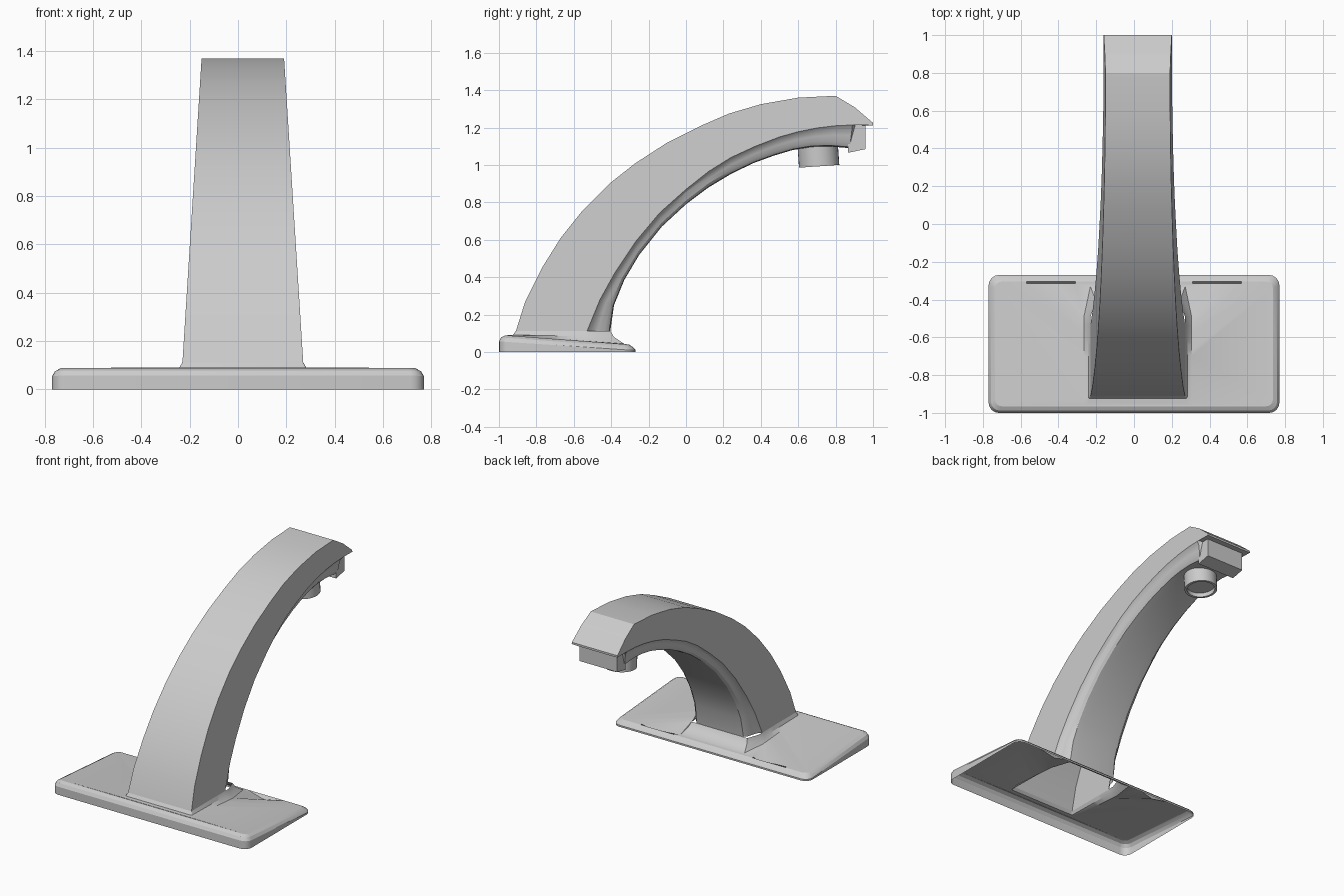
import bpy, bmesh, math
from mathutils import Matrix

cube = bpy.data.objects.get("Cube")
if cube:
    bpy.data.objects.remove(cube, do_unlink=True)

metal = bpy.data.materials.new("satin grey metal")
metal.use_nodes = True
GREY = (0.6, 0.6, 0.6, 1)
metal.diffuse_color = GREY
metal.node_tree.nodes["Principled BSDF"].inputs["Base Color"].default_value = GREY
CX = 0.02  # spout centre line


def finish(name, bm, angle=30):
    bmesh.ops.recalc_face_normals(bm, faces=bm.faces)
    mesh = bpy.data.meshes.new(name)
    bm.to_mesh(mesh)
    bm.free()
    mesh.materials.append(metal)
    ob = bpy.data.objects.new(name, mesh)
    bpy.context.collection.objects.link(ob)
    bpy.ops.object.select_all(action='DESELECT')
    ob.select_set(True)
    bpy.context.view_layer.objects.active = ob
    bpy.ops.object.shade_smooth_by_angle(angle=math.radians(angle))
    return ob


def loft(bm, rings):
    """Skin closed rings of points; returns the vertex rings."""
    loops = [[bm.verts.new(p) for p in ring] for ring in rings]
    for a, b in zip(loops, loops[1:]):
        for i in range(len(a)):
            j = (i + 1) % len(a)
            bm.faces.new((a[i], a[j], b[j], b[i]))
    return loops


def mirrored(half, cx=0):
    return [(cx + x, y, z) for x, y, z in half] + [(cx - x, y, z) for x, y, z in reversed(half)]


def arc(x, y, r, start):
    return [(x + r * math.cos(math.radians(start + a)), y + r * math.sin(math.radians(start + a)))
            for a in (0, 22.5, 45, 67.5, 90)]


def deck(y):
    return 0.09 - 0.075 * (y + 0.97)


# Base plate: open shell with rounded rim, pockets behind, and a flared collar
def plate_ring(inset, height, pocket=0):
    r = 0.055 - inset * 0.6
    x, front, back = 0.77 - inset - r, -1 + inset + r, -0.27 - inset - r
    pts = arc(x, front, r, -90) + arc(x, back, r, 0)
    pts += [(px, -0.27 - inset) for px in (0.57, 0.42, 0.31)]
    half = [(px, py, height(py)) for px, py in pts]
    if pocket:
        px, py, pz = half[-2]
        half[-2] = (px, py, pz - pocket)
    return mirrored(half)


def collar_ring(w, front, back, height, r):
    pts = arc(w - r, front + r, r, -90)
    pts += [(w, y) for y in (-0.70, -0.67, -0.64, -0.61, -0.58, -0.54, -0.49)]
    pts.append((w * 0.88, back))
    return mirrored([(x, y, height(y)) for x, y in pts], CX)


bm = bmesh.new()
loft(bm, [
    plate_ring(0, lambda y: 0),
    plate_ring(0, lambda y: max(0.012, deck(y) - 0.035)),
    plate_ring(0.012, lambda y: deck(y) - 0.013),
    plate_ring(0.035, deck),
    plate_ring(0.045, deck, 0.03),
    collar_ring(0.285, -0.955, -0.33, lambda y: deck(y) + 0.002, 0.02),
    collar_ring(0.262, -0.925, -0.385, lambda y: 0.085 - 0.02 * (y + 0.6), 0.01),
    collar_ring(0.25, -0.91, -0.405, lambda y: 0.112, 0.004),
])
finish("base_plate", bm, 25)

# Spout: outer line, side edge and underside line in the y-z plane
outer = [(-.91, .11), (-.86, .27), (-.77, .45), (-.67, .61), (-.55, .76), (-.41, .9), (-.27, 1.01),
         (-.1, 1.12), (.08, 1.21), (.23, 1.275), (.4, 1.325), (.6, 1.36), (.8, 1.37),
         (.9, 1.31), (.905, 1.306), (1, 1.225)]
edge = [(-.53, .11), (-.46, .28), (-.38, .425), (-.27, .59), (-.14, .745), (0, .87), (.12, .965),
        (.24, 1.04), (.37, 1.1), (.5, 1.15), (.6, 1.178), (.7, 1.198), (.8, 1.21),
        (.89, 1.214), (.905, 1.214), (1, 1.212)]
under = [(-.405, .11), (-.385, .25), (-.33, .385), (-.25, .52), (-.13, .67), (0, .79), (.12, .88),
         (.24, .952), (.36, 1.01), (.47, 1.05), (.57, 1.08), (.66, 1.095), (.76, 1.1),
         (.875, 1.09), (.905, 1.213), (1, 1.211)]
# Underside section: (width factor, share of the way from edge to underside)
section = [(1, 0), (.91, .18), (.86, .45), (.82, .75), (.74, .95), (.5, 1)]


def spout_ring(o, e, u):
    def width(z):
        return 0.257 - 0.063 * z
    half = [(width(o[1]), *o)]
    for f, t in section:
        y, z = e[0] + (u[0] - e[0]) * t, e[1] + (u[1] - e[1]) * t
        half.append((width(z) * f, y, z))
    return mirrored(half, CX)


bm = bmesh.new()
loops = loft(bm, [spout_ring(*s) for s in zip(outer, edge, under)])
bm.faces.new(loops[-1])
finish("spout", bm, 28)

# Block under the spout tip
bm = bmesh.new()
profile = [(.865, 1.215), (.865, 1.065), (.96, 1.085), (.96, 1.215)]
sides = loft(bm, [[(CX + s * 0.148, y, z) for y, z in profile] for s in (-1, 1)])
for loop in sides:
    bm.faces.new(loop)
finish("tip_block", bm)

# Outlet: short tube with a recessed end, slightly tilted
bm = bmesh.new()
tube = [(.108, .13), (.108, 0), (.092, 0), (.092, .03)]
rings = loft(bm, [[(r * math.cos(a * math.tau / 32), r * math.sin(a * math.tau / 32), z)
                   for a in range(32)] for r, z in tube])
bm.faces.new(rings[-1])
bm.transform(Matrix.Translation((CX, 0.712, 0.993)) @ Matrix.Rotation(math.radians(4), 4, 'X'))
finish("outlet", bm)
